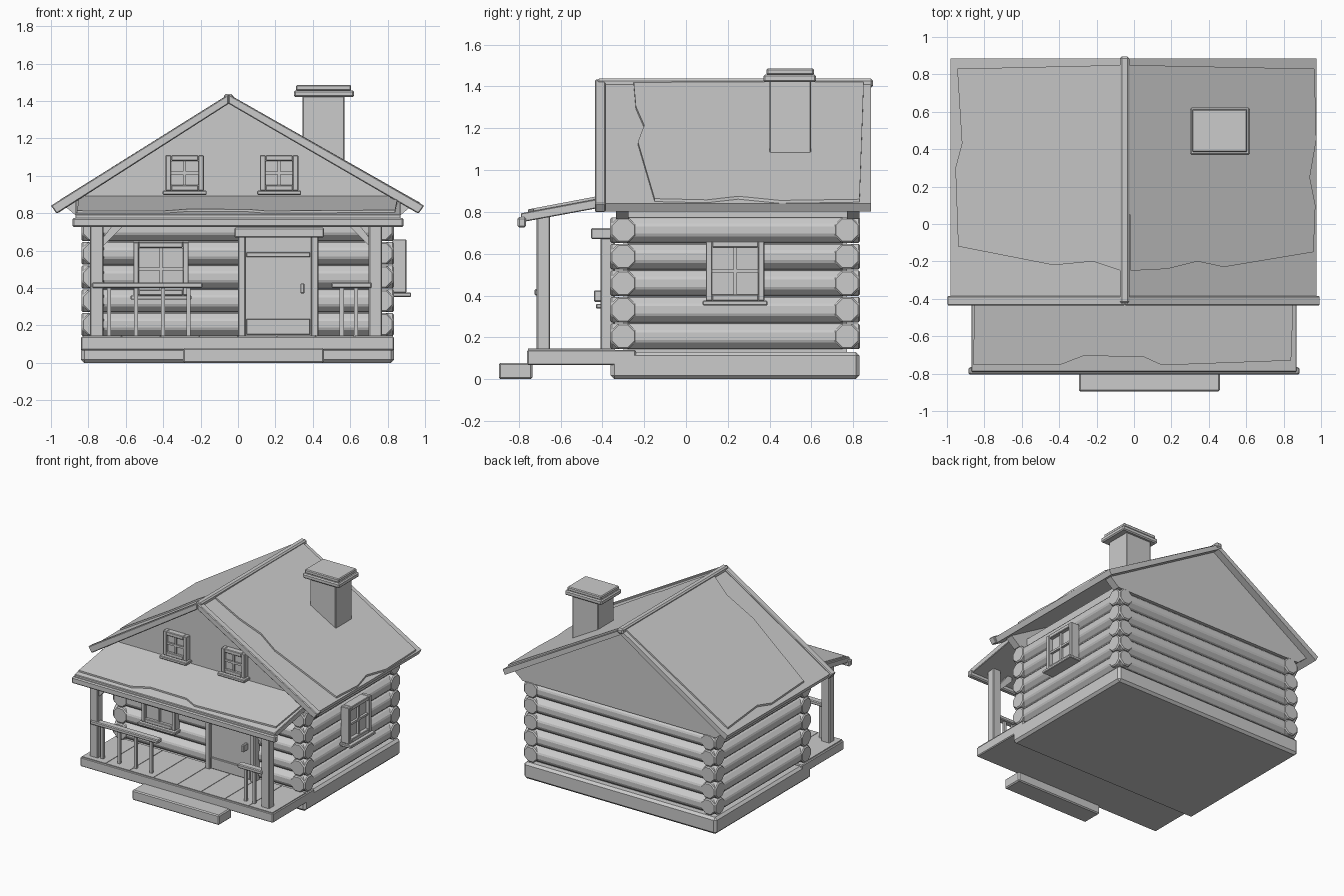
import bpy
import bmesh
import math
from mathutils import Matrix, Vector

if "Cube" in bpy.data.objects:
    bpy.data.objects.remove(bpy.data.objects["Cube"], do_unlink=True)

# One plain grey for the whole cabin
grey = bpy.data.materials.new("plain_grey")
grey.use_nodes = True
colour = (0.6, 0.6, 0.6, 1)
grey.diffuse_color = colour
grey.node_tree.nodes["Principled BSDF"].inputs["Base Color"].default_value = colour


def finish(name, bm, bevel=0.0, matrix=None):
    bmesh.ops.recalc_face_normals(bm, faces=bm.faces)
    mesh = bpy.data.meshes.new(name)
    bm.to_mesh(mesh)
    bm.free()
    mesh.materials.append(grey)
    obj = bpy.data.objects.new(name, mesh)
    bpy.context.collection.objects.link(obj)
    if matrix:
        obj.matrix_world = matrix
    if bevel:
        mod = obj.modifiers.new("soft_edges", "BEVEL")
        mod.width = bevel
        mod.segments = 1
    return obj


def box(name, xs, ys, zs, bevel=0.006, matrix=None):
    bm = bmesh.new()
    bmesh.ops.create_cube(bm, size=1)
    for v in bm.verts:
        v.co = [(a + b) / 2 + c * (b - a) for c, (a, b) in zip(v.co, (xs, ys, zs))]
    return finish(name, bm, bevel, matrix)


def prism(name, points, direction, bevel=0.0):
    bm = bmesh.new()
    face = bm.faces.new([bm.verts.new(p) for p in points])
    out = bmesh.ops.extrude_face_region(bm, geom=[face])["geom"]
    verts = [g for g in out if isinstance(g, bmesh.types.BMVert)]
    bmesh.ops.translate(bm, verts=verts, vec=direction)
    return finish(name, bm, bevel)


def log(name, start, end, radius=0.066):
    start, end = Vector(start), Vector(end)
    axis = end - start
    bm = bmesh.new()
    bmesh.ops.create_cone(bm, cap_ends=True, segments=8, radius1=radius,
                          radius2=radius, depth=axis.length)
    # Turn the octagon so a flat side faces outwards
    bmesh.ops.rotate(bm, verts=bm.verts, matrix=Matrix.Rotation(math.pi / 8, 3, "Z"))
    turn = Matrix.Rotation(math.pi / 2, 4, "Y" if abs(axis.x) > abs(axis.y) else "X")
    return finish(name, bm, 0.008, Matrix.Translation((start + end) / 2) @ turn)


def window(name, place, w, h, depth=0.06):
    """Local frame: x across, -y outwards, origin at the bottom centre."""
    t = 0.03
    half = w / 2
    front = (-depth, 0)
    box(name + "_left_frame", (-half, t - half), front, (0, h), 0.004, place)
    box(name + "_right_frame", (half - t, half), front, (0, h), 0.004, place)
    box(name + "_bottom_frame", (t - half, half - t), front, (0, t), 0.004, place)
    box(name + "_top_frame", (t - half, half - t), front, (h - t, h), 0.004, place)
    box(name + "_panes", (-half + t, half - t), (-depth * 0.6, 0), (t, h - t), 0, place)
    bars = (-depth * 0.85, -depth * 0.5)
    box(name + "_upright_bar", (-0.008, 0.008), bars, (t, h - t), 0, place)
    box(name + "_cross_bar", (t - half, half - t), bars, (h / 2 - 0.008, h / 2 + 0.008), 0, place)
    box(name + "_sill", (-half - 0.015, half + 0.015), (-depth - 0.025, 0), (-0.022, 0), 0.004, place)


# Base, porch floor and step
box("foundation", (-0.84, 0.835), (-0.36, 0.83), (0, 0.13), 0.018)
box("porch_floor", (-0.84, 0.835), (-0.76, -0.24), (0.067, 0.14), 0.006)
planks = 8
for i in range(planks):
    step = 1.66 / planks
    x = -0.83 + i * step
    box(f"porch_plank_{i}", (x + 0.002, x + step - 0.002), (-0.755, -0.34), (0.138, 0.146), 0)
box("front_step", (-0.295, 0.46), (-0.895, -0.735), (0, 0.078), 0.008)

# Log walls
box("wall_core", (-0.77, 0.77), (-0.3, 0.77), (0.12, 0.85), 0)
for i in range(5):
    z = 0.205 + 0.127 * i
    for side, y in (("front", -0.3), ("back", 0.77)):
        log(f"{side}_log_{i}", (-0.838, y, z), (0.834, y, z))
    for side, x in (("left", 0.77), ("right", -0.773)):
        log(f"{side}_log_{i}", (x, -0.363, z), (x, 0.833, z))

# Gable walls
RIDGE, TOP = -0.05, 1.435
gable = ((-0.84, 0.765), (0.84, 0.765), (0.93, 0.84), (RIDGE, 1.39), (-0.93, 0.84))
for name, y in (("front_gable", -0.335), ("back_gable", 0.77)):
    prism(name, [(x, y, z) for x, z in gable], (0, 0.06, 0))

# Main roof: two slabs, barge boards and ridge cap
EAVE = 0.84
for side, tip in (("right", -1.0), ("left", 0.995)):
    s = 1 if tip > 0 else -1
    board = ((RIDGE, TOP), (tip, EAVE), (tip - s * 0.03, 0.797), (RIDGE, TOP - 0.05))
    prism(f"{side}_barge_board", [(x, -0.435, z) for x, z in board], (0, 0.05, 0), 0.005)
    edge = tip - s * 0.02
    slab = ((RIDGE, TOP - 0.012), (edge, EAVE), (edge - s * 0.02, 0.802), (RIDGE, TOP - 0.05))
    prism(f"{side}_roof_slab", [(x, -0.4, z) for x, z in slab], (0, 1.285, 0))
box("ridge_cap", (RIDGE - 0.025, RIDGE + 0.025), (-0.425, 0.895), (1.395, 1.437), 0.01)

# Thin ragged coverings lying on the roofs
coverings = {
    "right_roof_covering": (
        ((-0.06, 0.85), (-0.07, -0.25), (-0.22, -0.2), (-0.43, -0.22), (-0.94, -0.12),
         (-0.955, 0.3), (-0.92, 0.43), (-0.945, 0.83)),
        lambda x, y: TOP - 0.013 + (x - RIDGE) * 0.626),
    "left_roof_covering": (
        ((-0.03, 0.85), (-0.02, -0.25), (0.18, -0.24), (0.34, -0.2), (0.48, -0.23),
         (0.96, -0.15), (0.97, 0.1), (0.94, 0.25), (0.975, 0.45), (0.965, 0.83)),
        lambda x, y: TOP - 0.013 - (x - RIDGE) * 0.567),
    "porch_roof_covering": (
        ((-0.85, -0.335), (-0.86, -0.75), (-0.4, -0.755), (-0.27, -0.705), (0.05, -0.71),
         (0.15, -0.755), (0.84, -0.73), (0.855, -0.335)),
        lambda x, y: 0.797 + (y + 0.76) * 0.19),
}
for name, (outline, height) in coverings.items():
    prism(name, [(x, y, height(x, y)) for x, y in outline], (0, 0, 0.014))

# Porch roof and its front beam
porch = ((-0.79, 0.793), (-0.3, 0.885), (-0.3, 0.84), (-0.79, 0.75))
prism("porch_roof", [(-0.87, y, z) for y, z in porch], (1.74, 0, 0), 0.004)
box("porch_front_beam", (-0.885, 0.885), (-0.805, -0.765), (0.725, 0.775), 0.008)

# Porch posts with braces
for name, x, s in (("right", -0.755, 1), ("left", 0.735, -1)):
    box(f"{name}_porch_post", (x - 0.036, x + 0.036), (-0.715, -0.65), (0.14, 0.79), 0.006)
    brace = ((0.03, 0.62), (0.15, 0.74), (0.15, 0.775), (0.115, 0.775), (0.03, 0.665))
    prism(f"{name}_porch_brace", [(x + s * dx, -0.7, z) for dx, z in brace], (0, 0.035, 0))

# Railings
for name, x0, x1, posts in (("right", -0.78, -0.19, (-0.69, -0.545, -0.4, -0.265)),
                            ("left", 0.5, 0.715, (0.555, 0.63))):
    box(f"{name}_rail", (x0, x1), (-0.725, -0.67), (0.4, 0.43), 0.006)
    for i, x in enumerate(posts):
        box(f"{name}_baluster_{i}", (x - 0.011, x + 0.011), (-0.705, -0.685), (0.14, 0.41), 0)

# Door
box("door_left_jamb", (0.39, 0.43), (-0.41, -0.34), (0.14, 0.69))
box("door_right_jamb", (0.0, 0.04), (-0.41, -0.34), (0.14, 0.69))
box("door_lintel", (-0.02, 0.46), (-0.455, -0.34), (0.67, 0.722))
box("door_leaf", (0.04, 0.39), (-0.385, -0.34), (0.14, 0.67), 0)
for i, z in enumerate((0.15, 0.565)):
    box(f"door_batten_{i}", (0.045, 0.385), (-0.4, -0.38), (z, z + (0.085 if i == 0 else 0.025)), 0.003)
box("door_handle", (0.333, 0.355), (-0.44, -0.38), (0.37, 0.425), 0.005)

# Windows
window("front_window", Matrix.Translation((-0.412, -0.345, 0.36)), 0.295, 0.285)
for name, x in (("right_gable_window", -0.285), ("left_gable_window", 0.22)):
    window(name, Matrix.Translation((x, -0.33, 0.92)), 0.205, 0.19, 0.05)
window("side_window", Matrix.Translation((0.825, 0.235, 0.375))
       @ Matrix.Rotation(math.pi / 2, 4, "Z"), 0.28, 0.285, 0.075)

# Chimney
box("chimney_shaft", (0.345, 0.57), (0.4, 0.598), (1.0, 1.43), 0.005)
box("chimney_cap", (0.3, 0.62), (0.37, 0.622), (1.42, 1.457), 0.008)
box("chimney_top", (0.31, 0.605), (0.385, 0.612), (1.455, 1.485), 0.006)
